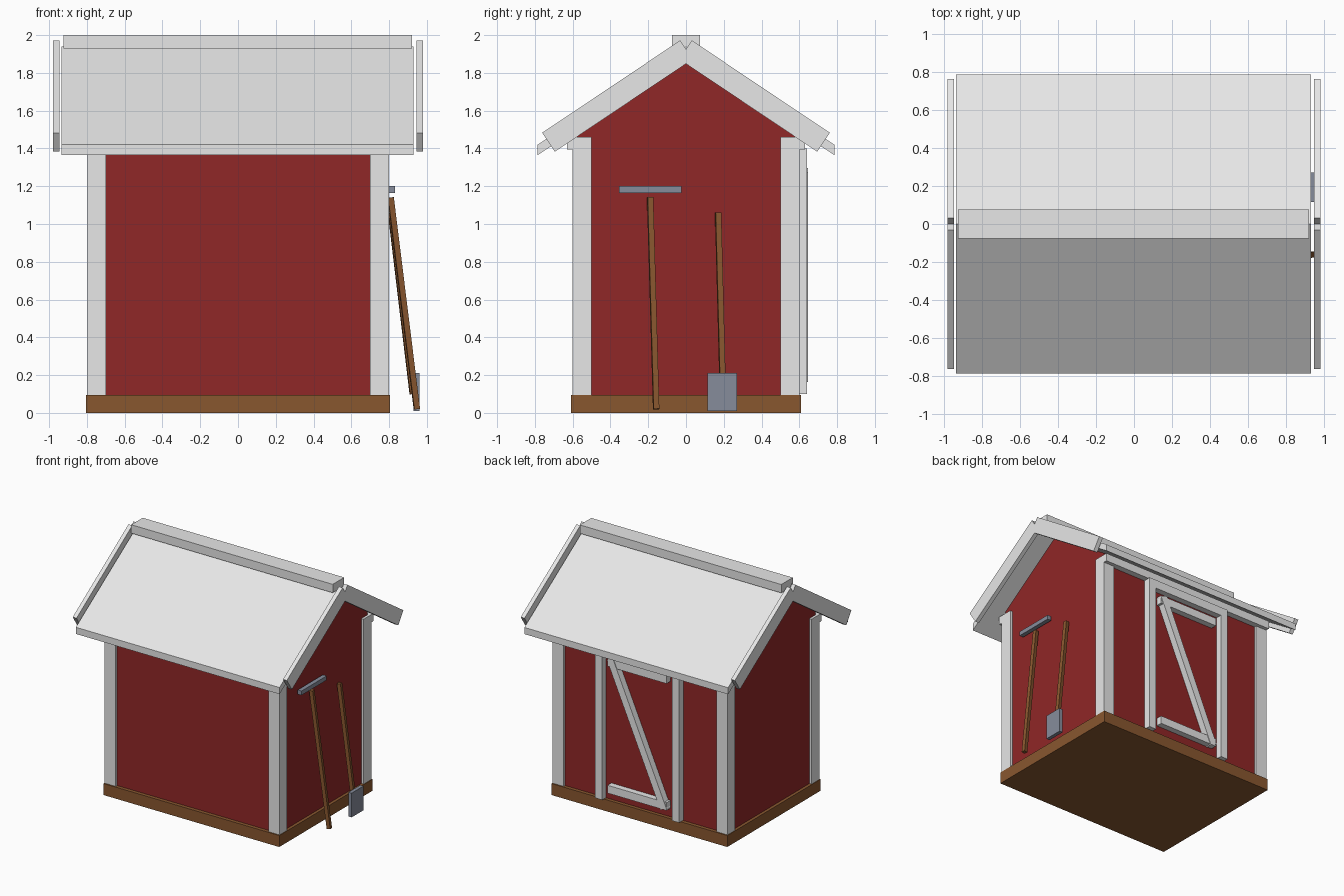
import bpy
from math import atan2
from mathutils import Vector, Matrix

cube = bpy.data.objects.get("Cube")
if cube:
    bpy.data.objects.remove(cube, do_unlink=True)


def material(name, rgb):
    m = bpy.data.materials.new(name)
    m.use_nodes = True
    m.diffuse_color = (*rgb, 1)
    m.node_tree.nodes["Principled BSDF"].inputs["Base Color"].default_value = (*rgb, 1)
    return m


WHITE = material("white paint", (0.8, 0.8, 0.8))
RED = material("barn red", (0.28, 0.02, 0.02))
WOOD = material("brown wood", (0.25, 0.095, 0.028))
METAL = material("grey metal", (0.24, 0.265, 0.33))


def build(name, verts, faces, mat):
    me = bpy.data.meshes.new(name)
    me.from_pydata(verts, [], faces)
    me.materials.append(mat)
    ob = bpy.data.objects.new(name, me)
    bpy.context.collection.objects.link(ob)
    return ob


def extrude_x(name, profile, x0, x1, mat):
    """Extrude a counter-clockwise (y, z) outline from x0 to x1."""
    n = len(profile)
    verts = [(x, y, z) for x in (x0, x1) for y, z in profile]
    faces = [tuple(reversed(range(n))), tuple(range(n, 2 * n))]
    faces += [(i, (i + 1) % n, (i + 1) % n + n, i + n) for i in range(n)]
    return build(name, verts, faces, mat)


def box(name, xs, ys, zs, mat):
    (y0, y1), (z0, z1) = ys, zs
    return extrude_x(name, [(y0, z0), (y1, z0), (y1, z1), (y0, z1)], *xs, mat)


def beam(name, a, b, width, depth, mat, side):
    """Square-ended bar from a to b; width runs along the given side direction."""
    a, b = Vector(a), Vector(b)
    d = b - a
    w = d.normalized()
    u = (Vector(side) - w * w.dot(Vector(side))).normalized()
    v = w.cross(u)
    h = d.length / 2
    ob = box(name, (-width / 2, width / 2), (-depth / 2, depth / 2), (-h, h), mat)
    rot = Matrix((u, v, w)).transposed().to_4x4()
    ob.matrix_world = Matrix.Translation((a + b) / 2) @ rot
    return ob


# Base and walls
box("floor_base", (-0.805, 0.805), (-0.61, 0.61), (0, 0.095), WOOD)
extrude_x("walls", [(-0.58, 0.095), (0.58, 0.095), (0.58, 1.49), (0, 1.88), (-0.58, 1.49)],
          -0.78, 0.78, RED)

# Corner posts and eave beams
for sy, yname in ((-1, "front"), (1, "back")):
    y0, y1 = sorted((sy * 0.5, sy * 0.6))
    for sx, xname in ((-1, "right"), (1, "left")):
        box(f"{yname}_{xname}_corner_post", sorted((sx * 0.7, sx * 0.8)), (y0, y1),
            (0.095, 1.46), WHITE)
    box(f"{yname}_eave_beam", (-0.8, 0.8), sorted((sy * 0.5, sy * 0.63)),
        (1.395, 1.46), WHITE)

# Roof, ridge cap and gable boards
extrude_x("roof", [(-0.785, 1.365), (0, 1.885), (0.785, 1.365),
                   (0.785, 1.42), (0, 1.94), (-0.785, 1.42)], -0.935, 0.93, WHITE)
box("ridge_cap", (-0.925, 0.92), (-0.075, 0.075), (1.93, 2.0), WHITE)
for sx, xname in ((-1, "right"), (1, "left")):
    for sy, yname in ((-1, "front"), (1, "back")):
        beam(f"{xname}_{yname}_gable_board", (sx * 0.963, sy * 0.728, 1.433),
             (sx * 0.963, sy * -0.002, 1.922), 0.035, 0.12, WHITE, (1, 0, 0))

# Back door
box("door_panel", (-0.32, 0.32), (0.57, 0.59), (0.1, 1.34), RED)
for sx, xname in ((-1, "right"), (1, "left")):
    box(f"door_{xname}_post", sorted((sx * 0.32, sx * 0.385)), (0.57, 0.64), (0.1, 1.34), WHITE)
box("door_header", (-0.385, 0.385), (0.57, 0.64), (1.33, 1.4), WHITE)
for z, name in ((0.17, "bottom"), (1.22, "top")):
    box(f"door_{name}_rail", (-0.27, 0.27), (0.58, 0.64), (z, z + 0.065), WHITE)
beam("door_diagonal_brace", (0.245, 0.615, 1.285), (-0.245, 0.615, 0.175),
     0.06, 0.06, WHITE, (1, 0, 0))

# Garden tools leaning on the left wall
beam("rake_handle", (0.808, -0.19, 1.14), (0.947, -0.158, 0.02), 0.03, 0.03, WOOD, (1, 0.15, 0))
box("rake_head", (0.795, 0.83), (-0.355, -0.025), (1.165, 1.2), METAL)
beam("shovel_handle", (0.81, 0.17, 1.06), (0.925, 0.195, 0.1), 0.03, 0.03, WOOD, (1, 0.15, 0))
box("shovel_blade", (0.93, 0.96), (0.115, 0.27), (0.01, 0.21), METAL)
